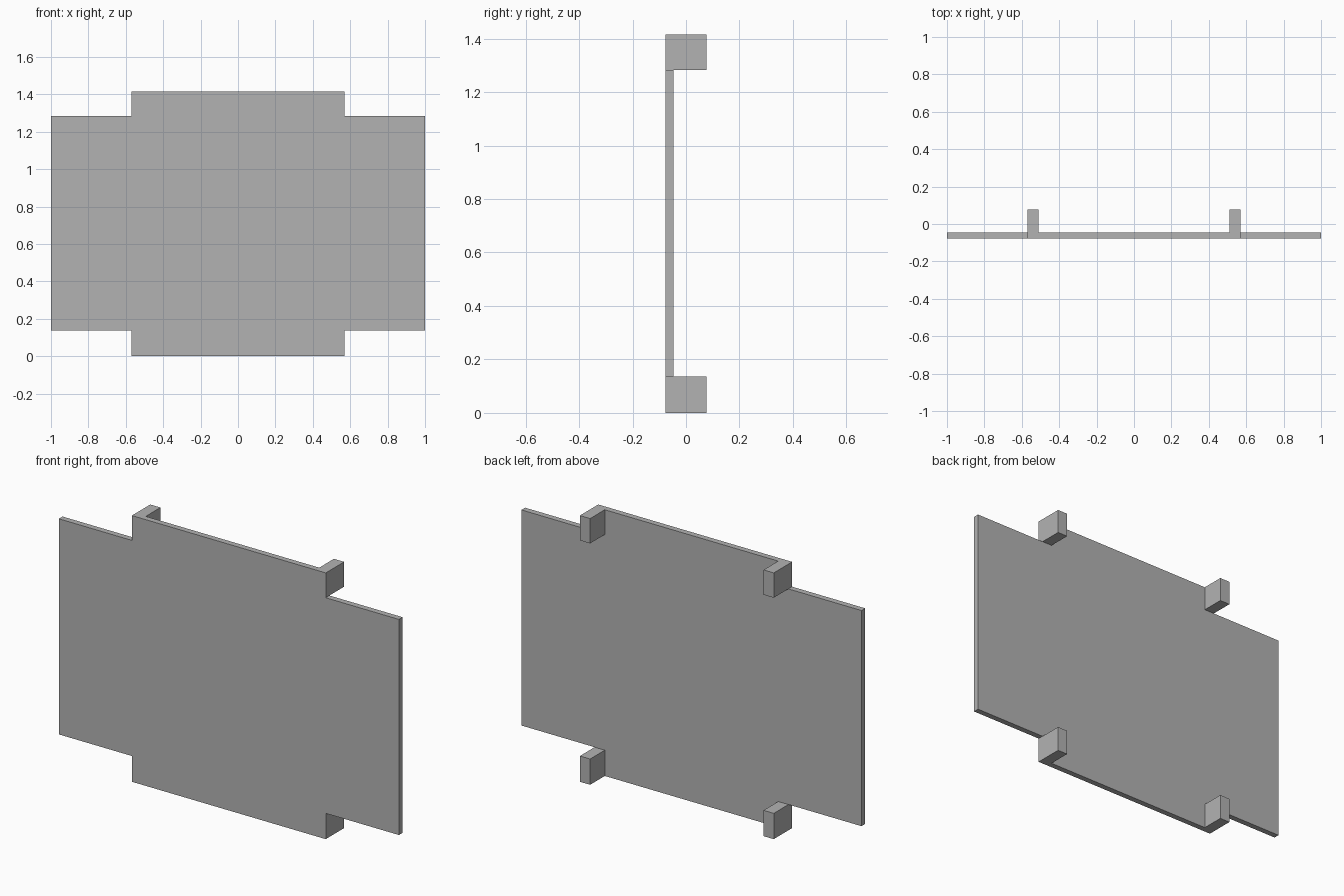
import bpy
import bmesh

if "Cube" in bpy.data.objects:
    bpy.data.objects.remove(bpy.data.objects["Cube"], do_unlink=True)

grey = bpy.data.materials.new("plain grey")
grey.use_nodes = True
colour = (0.45, 0.45, 0.45, 1)
grey.diffuse_color = colour
grey.node_tree.nodes["Principled BSDF"].inputs["Base Color"].default_value = colour

# Cut lines of the panel, and its depths
xs = [-1, -0.57, -0.51, 0.51, 0.57, 1]
zs = [0, 0.137, 1.283, 1.415]
front, back, tab_end = -0.077, -0.046, 0.077

bm = bmesh.new()


def push_back(faces, depth):
    """Extrude faces along +y."""
    out = bmesh.ops.extrude_face_region(bm, geom=faces)["geom"]
    verts = [e for e in out if isinstance(e, bmesh.types.BMVert)]
    bmesh.ops.translate(bm, verts=verts, vec=(0, depth, 0))
    return [e for e in out if isinstance(e, bmesh.types.BMFace)]


# Panel outline as cells, leaving the four outer corners notched
points = [[bm.verts.new((x, front, z)) for z in zs] for x in xs]
for i in range(len(xs) - 1):
    for j in range(len(zs) - 1):
        if j == 1 or 0 < i < len(xs) - 2:
            bm.faces.new((points[i][j], points[i + 1][j],
                          points[i + 1][j + 1], points[i][j + 1]))

# Thickness of the panel, keeping the front faces
front_faces = list(bm.faces)
bmesh.ops.duplicate(bm, geom=front_faces)
copies = [f for f in bm.faces if f not in front_faces]
push_back(copies, back - front)
bmesh.ops.delete(bm, geom=[f for f in copies if f.is_valid], context='FACES')
bmesh.ops.remove_doubles(bm, verts=bm.verts, dist=0.0001)

# Four tabs standing out from the back
for side in (-1, 1):
    for top in (False, True):
        cell = []
        for f in bm.faces:
            c = f.calc_center_median()
            if (abs(c.y - back) < 0.001 and xs[3] < side * c.x < xs[4]
                    and (c.z > zs[2] if top else c.z < zs[1])):
                cell.append(f)
        push_back(cell, tab_end - back)
        bmesh.ops.delete(bm, geom=[f for f in cell if f.is_valid], context='FACES')

# Merge flush faces into clean flat sides
bmesh.ops.recalc_face_normals(bm, faces=bm.faces)
bmesh.ops.dissolve_limit(bm, angle_limit=0.01, verts=bm.verts, edges=bm.edges)

mesh = bpy.data.meshes.new("panel_with_tabs")
bm.to_mesh(mesh)
bm.free()
mesh.materials.append(grey)
panel = bpy.data.objects.new("panel_with_tabs", mesh)
bpy.context.collection.objects.link(panel)
